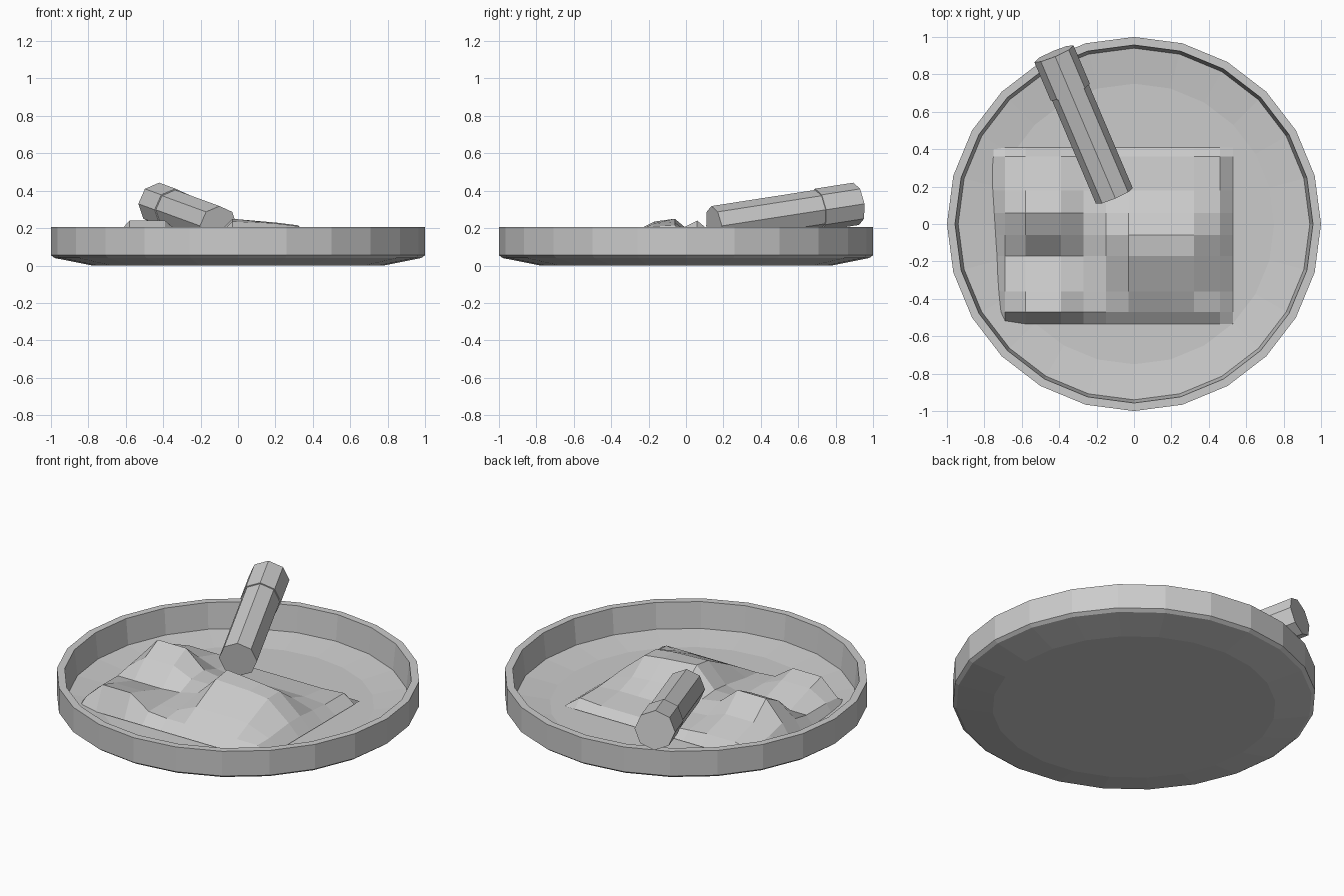
import bpy, math
from mathutils import Vector

if "Cube" in bpy.data.objects:
    bpy.data.objects.remove(bpy.data.objects["Cube"])


def add_mesh(name, verts, faces):
    me = bpy.data.meshes.new(name)
    me.from_pydata(verts, [], faces)
    me.update()
    ob = bpy.data.objects.new(name, me)
    bpy.context.collection.objects.link(ob)
    return ob


def lathe(name, profile, sides):
    """Revolve (radius, z) points around z and cap both ends."""
    verts = [(r * math.cos(2 * math.pi * i / sides), r * math.sin(2 * math.pi * i / sides), z)
             for r, z in profile for i in range(sides)]
    faces = []
    for j in range(len(profile) - 1):
        for i in range(sides):
            k = (i + 1) % sides
            faces.append((j * sides + i, j * sides + k, (j + 1) * sides + k, (j + 1) * sides + i))
    faces.append(tuple(reversed(range(sides))))
    last = (len(profile) - 1) * sides
    faces.append(tuple(range(last, last + sides)))
    return add_mesh(name, verts, faces)


# Shallow round dish with a thin rim
lathe("dish", [(0.78, 0), (0.98, 0.04), (1.0, 0.055), (1.0, 0.205), (0.957, 0.205),
               (0.94, 0.05), (0.75, 0.025)], 24)

# Lumpy ash heap: a grid of heights with a skirt running down to the dish floor
xs = [-0.69, -0.58, -0.39, -0.27, -0.15, -0.03, 0.2, 0.32, 0.46]
ys = [0.36, 0.18, 0.06, -0.06, -0.17, -0.36, -0.47]
heights = [
    [.07, .09, .09, .08, .07, .07, .07, .07, .08],
    [.09, .14, .14, .10, .09, .09, .09, .09, .08],
    [.12, .24, .24, .14, .12, .15, .14, .13, .09],
    [.10, .18, .18, .13, .13, .25, .23, .215, .10],
    [.08, .08, .08, .09, .12, .235, .225, .21, .10],
    [.08, .14, .14, .09, .09, .14, .14, .13, .08],
    [.07, .17, .17, .09, .08, .08, .08, .08, .08],
]
full_x = [-0.77] + xs + [0.53]
full_y = [0.41] + ys + [-0.535]
nx, ny = len(full_x), len(full_y)
verts = []
for j, y in enumerate(full_y):
    for i, x in enumerate(full_x):
        border = i in (0, nx - 1) or j in (0, ny - 1)
        z = 0.03 if border else heights[j - 1][i - 1]
        if i == 0:
            x += 0.06 * j / (ny - 1)   # left side leans inward at the front
        verts.append((x, y, z))
faces = [(j * nx + i, (j + 1) * nx + i, (j + 1) * nx + i + 1, j * nx + i + 1)
         for j in range(ny - 1) for i in range(nx - 1)]
add_mesh("ash_heap", verts, faces)

# Eight-sided stub with a slightly thicker tip, leaning on the rim
start, end = Vector((-0.105, 0.15, 0.212)), Vector((-0.428, 0.91, 0.33))
axis = end - start
length = axis.length
seam = 0.73 * length
parts = [("stub_body", [(0.107, 0), (0.107, seam)]),
         ("stub_tip", [(0.114, seam), (0.114, length)])]
for name, profile in parts:
    ob = lathe(name, profile, 8)
    ob.location = start
    ob.rotation_euler = axis.to_track_quat('Z', 'Y').to_euler()
